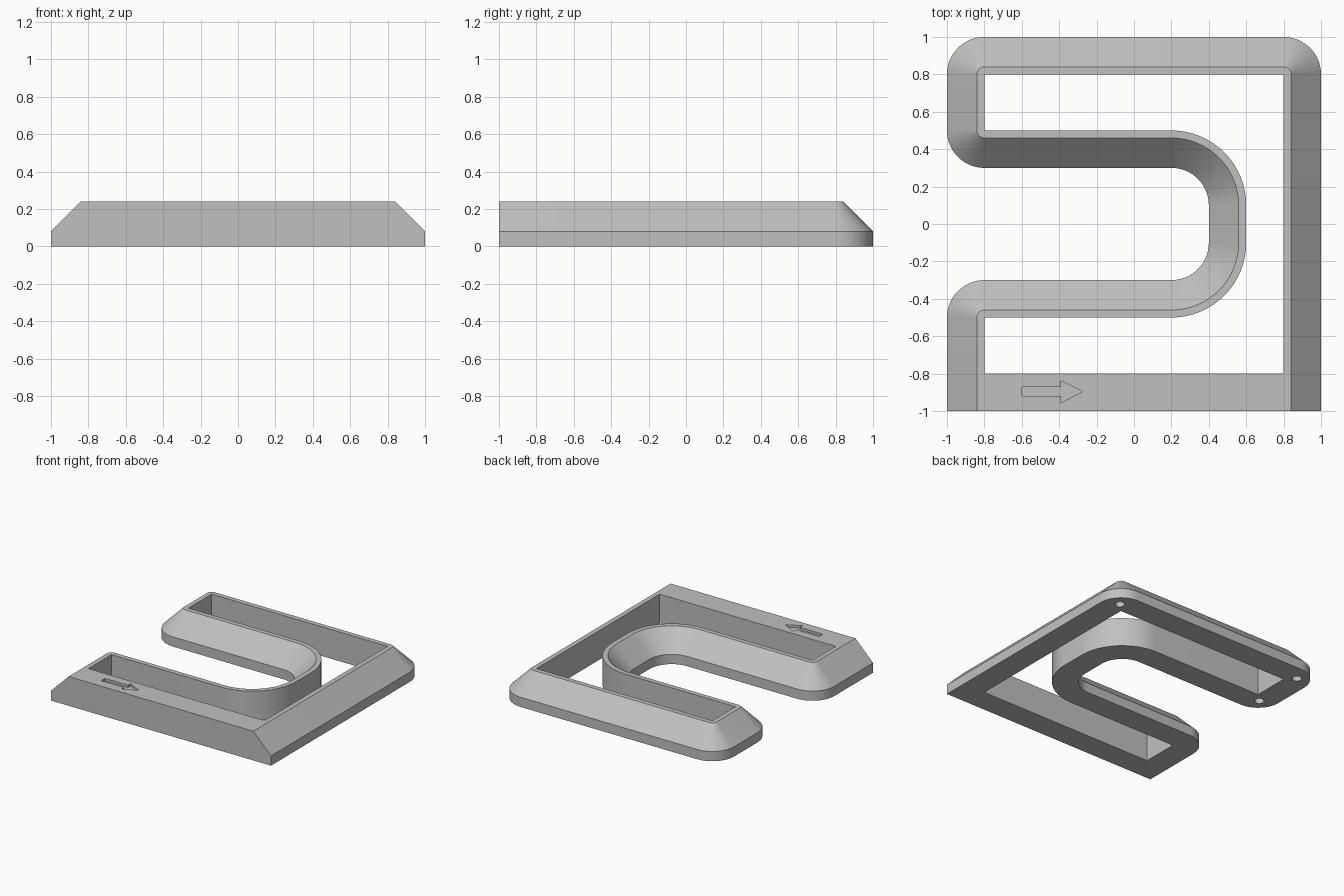
import bpy, bmesh, math
from math import cos, sin, pi

if "Cube" in bpy.data.objects:
    bpy.data.objects.remove(bpy.data.objects["Cube"])

STEPS = 16

grey = bpy.data.materials.new("light_grey")
grey.diffuse_color = (0.53, 0.53, 0.53, 1)
grey.use_nodes = True
grey.node_tree.nodes["Principled BSDF"].inputs["Base Color"].default_value = grey.diffuse_color


def make_object(name, bm):
    bmesh.ops.recalc_face_normals(bm, faces=bm.faces)
    mesh = bpy.data.meshes.new(name)
    bm.to_mesh(mesh)
    bm.free()
    mesh.materials.append(grey)
    obj = bpy.data.objects.new(name, mesh)
    bpy.context.collection.objects.link(obj)
    return obj


# Rounded corners: centre x, centre y, start angle, end angle, bulge (+1 out, -1 in)
CORNERS = [(0.8, 0.8, 0, pi / 2, 1), (-0.8, 0.8, pi / 2, pi, 1),
           (-0.8, 0.5, pi, 1.5 * pi, 1), (0.2, 0.1, pi / 2, 0, -1),
           (0.2, -0.1, 0, -pi / 2, -1), (-0.8, -0.5, pi / 2, pi, 1)]


def outline(inset, front_y, z):
    """Frame outline moved inward, with a straight front edge."""
    pts = [(-1 + inset, front_y, z), (1 - inset, front_y, z)]
    for cx, cy, a0, a1, bulge in CORNERS:
        r = 0.2 - bulge * inset
        for i in range(STEPS + 1):
            a = a0 + (a1 - a0) * i / STEPS
            pts.append((cx + r * cos(a), cy + r * sin(a), z))
    return pts


# Frame: rim, chamfer, top band, inner wall and underside joined ring to ring
bm = bmesh.new()
rings = [[bm.verts.new(p) for p in outline(*ring)] for ring in
         [(0, -1, 0), (0, -1, 0.08), (0.16, -1, 0.24), (0.2, -0.8, 0.24), (0.2, -0.8, 0)]]
n = len(rings[0])
for k, ring in enumerate(rings):
    above = rings[(k + 1) % len(rings)]
    for i in range(n):
        j = (i + 1) % n
        bm.faces.new((ring[i], ring[j], above[j], above[i]))
bmesh.ops.remove_doubles(bm, verts=bm.verts, dist=1e-5)
frame = make_object("channel_frame", bm)


def prism(name, pts, z0, z1):
    bm = bmesh.new()
    low = [bm.verts.new((x, y, z0)) for x, y in pts]
    high = [bm.verts.new((x, y, z1)) for x, y in pts]
    bm.faces.new(low)
    bm.faces.new(high)
    for i in range(len(pts)):
        j = (i + 1) % len(pts)
        bm.faces.new((low[i], low[j], high[j], high[i]))
    return make_object(name, bm)


# Engraved direction arrow on the front bar
cutters = [prism("arrow_cutter", [(-0.6, -0.92), (-0.39, -0.92), (-0.39, -0.955),
                                  (-0.275, -0.896), (-0.39, -0.838), (-0.39, -0.872),
                                  (-0.6, -0.872)], 0.22, 0.3)]

# Blind round sockets in the underside
for x, y in [(0.87, 0.87), (-0.87, 0.87), (-0.87, 0.43)]:
    circle = [(x + 0.036 * cos(2 * pi * i / 24), y + 0.036 * sin(2 * pi * i / 24))
              for i in range(24)]
    cutters.append(prism("socket_cutter", circle, -0.05, 0.08))

bpy.context.view_layer.objects.active = frame
frame.select_set(True)
for cutter in cutters:
    mod = frame.modifiers.new("cut", 'BOOLEAN')
    mod.operation = 'DIFFERENCE'
    mod.solver = 'EXACT'
    mod.object = cutter
    bpy.ops.object.modifier_apply(modifier=mod.name)
    bpy.data.objects.remove(cutter)

bpy.ops.object.shade_smooth_by_angle(angle=math.radians(30))
